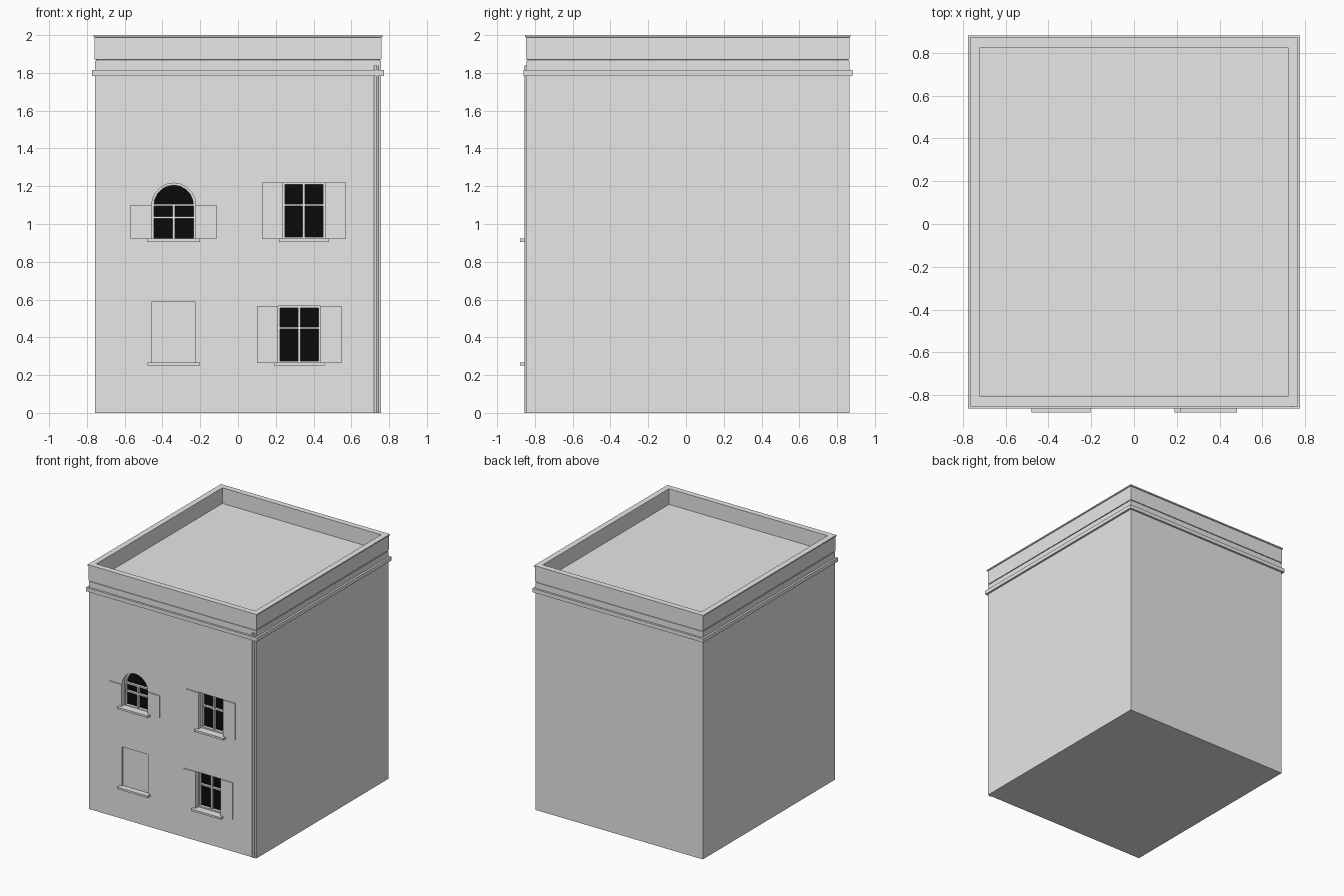
import bpy, bmesh, math

if "Cube" in bpy.data.objects:
    bpy.data.objects.remove(bpy.data.objects["Cube"])


def material(name, rgb):
    mat = bpy.data.materials.new(name)
    mat.use_nodes = True
    mat.diffuse_color = (*rgb, 1)
    mat.node_tree.nodes["Principled BSDF"].inputs["Base Color"].default_value = (*rgb, 1)
    return mat


PLASTER = material("plaster grey", (0.8, 0.8, 0.8))
DARK = material("dark glass", (0.003, 0.003, 0.003))
HALF_X, HALF_Y, MID_Y = 0.758, 0.855, 0.01
FRONT = MID_Y - HALF_Y
RECESS = 0.06


def finish(name, bm, mat=PLASTER):
    bmesh.ops.recalc_face_normals(bm, faces=bm.faces)
    mesh = bpy.data.meshes.new(name)
    bm.to_mesh(mesh)
    bm.free()
    mesh.materials.append(mat)
    obj = bpy.data.objects.new(name, mesh)
    bpy.context.collection.objects.link(obj)
    return obj


def rings(name, profile, closed):
    """Loft rectangles given as (offset from wall, height); closed joins last to first."""
    bm = bmesh.new()
    loops = [[bm.verts.new((sx * (HALF_X + o), MID_Y + sy * (HALF_Y + o), z))
              for sx, sy in ((-1, -1), (1, -1), (1, 1), (-1, 1))] for o, z in profile]
    pairs = list(zip(loops, loops[1:]))
    if closed:
        pairs.append((loops[-1], loops[0]))
    else:
        bm.faces.new(loops[0])
        bm.faces.new(loops[-1])
    for a, b in pairs:
        for i in range(4):
            j = (i + 1) % 4
            bm.faces.new((a[i], a[j], b[j], b[i]))
    return finish(name, bm)


def prism(name, outline, y0, y1, mat=PLASTER):
    """Extrude an x-z outline from y0 to y1."""
    bm = bmesh.new()
    face = bm.faces.new([bm.verts.new((x, y0, z)) for x, z in outline])
    ext = bmesh.ops.extrude_face_region(bm, geom=[face])["geom"]
    bmesh.ops.translate(bm, vec=(0, y1 - y0, 0),
                        verts=[v for v in ext if isinstance(v, bmesh.types.BMVert)])
    return finish(name, bm, mat)


def rect(x0, x1, z0, z1):
    return [(x0, z0), (x1, z0), (x1, z1), (x0, z1)]


def arch(x0, x1, z0, spring):
    cx, r = (x0 + x1) / 2, (x1 - x0) / 2
    return [(x0, z0), (x1, z0)] + [(cx + r * math.cos(math.pi * i / 10),
                                    spring + r * math.sin(math.pi * i / 10)) for i in range(11)]


# Building shell and roof trim
walls = rings("walls", [(0, 0), (0, 1.862)], False)
rings("belt_course", [(-0.01, 1.783), (0.016, 1.783), (0.016, 1.814), (-0.01, 1.814)], True)
rings("roof_slab", [(-0.006, 1.86), (-0.006, 1.872)], False)
rings("parapet", [(-0.04, 1.866), (0.001, 1.87), (0.001, 1.988), (0.007, 1.99),
                  (0.007, 2.0), (-0.04, 2.0)], True)


def cut_opening(outline, depth):
    cutter = prism("opening_cutter", outline, FRONT - 0.05, FRONT + depth)
    mod = walls.modifiers.new("opening", "BOOLEAN")
    mod.operation, mod.solver, mod.object = "DIFFERENCE", "EXACT", cutter
    bpy.context.view_layer.objects.active = walls
    bpy.ops.object.modifier_apply(modifier=mod.name)
    bpy.data.objects.remove(cutter)


def sill(name, x0, x1, z):
    prism(name + "_sill", rect(x0 - 0.022, x1 + 0.022, z - 0.014, z + 0.002),
          -0.88, FRONT + 0.02)


def window(name, x0, x1, z0, z1, bars, arched=False):
    outline = arch(x0, x1, z0, z1) if arched else rect(x0, x1, z0, z1)
    cut_opening(outline, RECESS)
    back = FRONT + RECESS
    prism(name + "_glass", outline, back - 0.005, back + 0.001, DARK)
    # Frame: the outline with a smaller one removed, then glazing bars
    cx, cz, t = (x0 + x1) / 2, (z0 + z1) / 2, 0.011
    half, tall = (x1 - x0) / 2, (z1 - z0) / 2
    inner = [(cx + (x - cx) * (1 - t / half),
              cz + (z - cz) * (1 - t / (tall + (half if arched else 0)))) for x, z in outline]
    bm = bmesh.new()
    layers = [[bm.verts.new((x, y, z)) for x, z in pts]
              for pts, y in ((outline, back), (outline, back - 0.03),
                             (inner, back - 0.03), (inner, back))]
    for a, b in zip(layers, layers[1:]):
        for i in range(len(a)):
            j = (i + 1) % len(a)
            bm.faces.new((a[i], a[j], b[j], b[i]))
    finish(name + "_frame", bm)
    prism(name + "_mullion", rect(cx - 0.007, cx + 0.007, z0, z1), back - 0.025, back)
    for i, z in enumerate(bars):
        prism(f"{name}_glazing_bar_{i + 1}", rect(x0, x1, z - 0.006, z + 0.006),
              back - 0.025, back)
    # Open shutters lie flat against the wall
    wide = 0.111
    for side, a, b in (("right", x0 - wide, x0), ("left", x1, x1 + wide)):
        prism(f"{name}_{side}_shutter", rect(a, b, z0, z1), FRONT - 0.008, FRONT + 0.004)
    sill(name, x0, x1, z0)


# Windows
window("arched_window", -0.457, -0.224, 0.92, 1.10, (1.035, 1.10), True)
window("upper_window", 0.238, 0.46, 0.92, 1.22, (1.10,))
window("lower_window", 0.212, 0.437, 0.265, 0.565, (0.45,))

# Blind window: a shallow recess with a sill
cut_opening(rect(-0.457, -0.224, 0.265, 0.588), 0.012)
sill("blind_window", -0.457, -0.224, 0.265)

# Drainpipe at the front corner
bm = bmesh.new()
bmesh.ops.create_cone(bm, cap_ends=True, segments=12, radius1=0.013, radius2=0.013, depth=1.84)
bmesh.ops.translate(bm, vec=(0.733, FRONT + 0.004, 0.92), verts=bm.verts)
pipe = finish("drainpipe", bm)
bpy.ops.object.select_all(action="DESELECT")
pipe.select_set(True)
bpy.context.view_layer.objects.active = pipe
bpy.ops.object.shade_smooth_by_angle()
